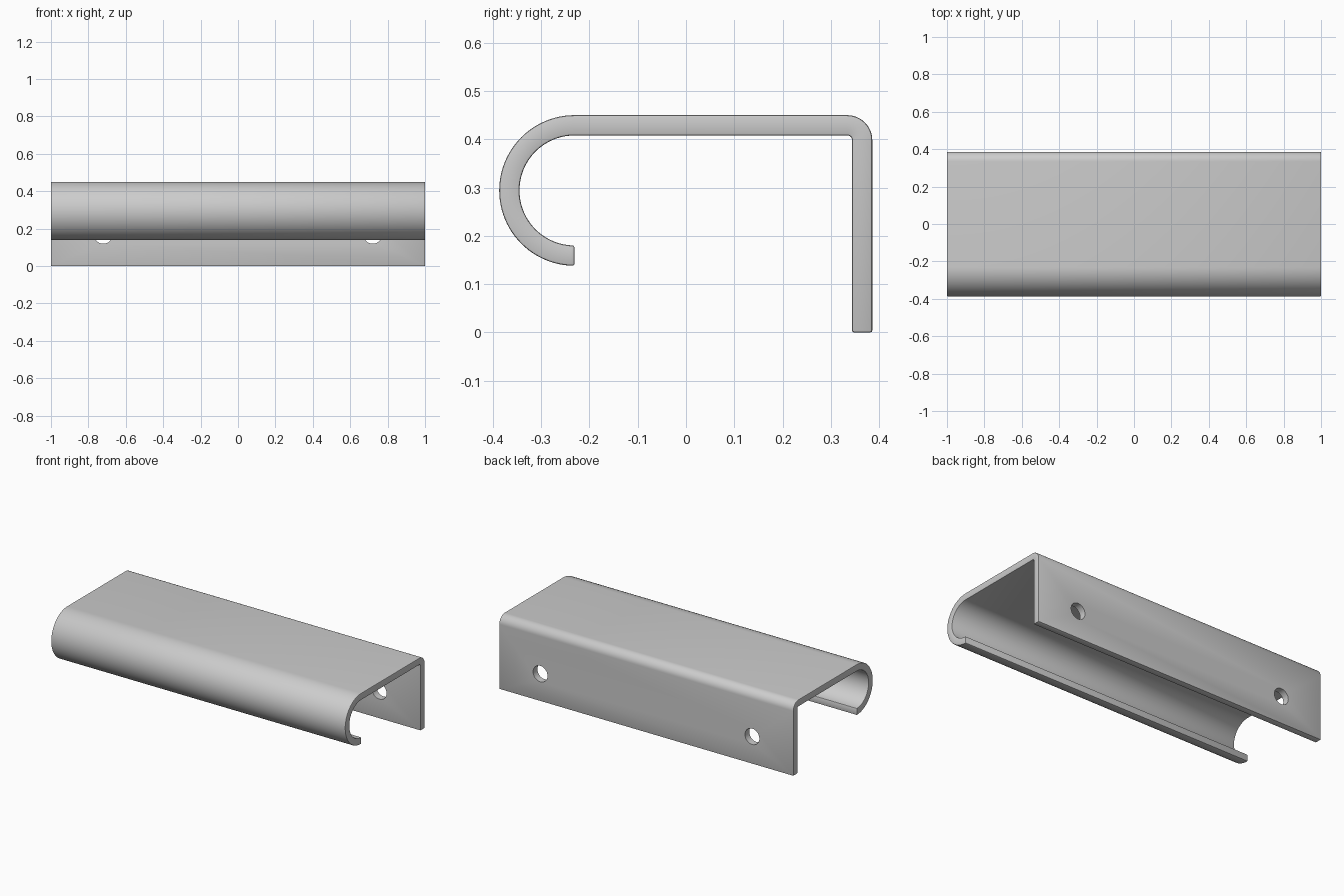
import bpy, bmesh
from math import sin, cos, radians

if "Cube" in bpy.data.objects:
    bpy.data.objects.remove(bpy.data.objects["Cube"])

HOOK = (-0.231, 0.294)      # hook centre (y, z)
BEND = (0.334, 0.398)       # rear bend centre


def arc(centre, r_out, r_in, start, end, steps):
    """Paired outer / inner points along an arc."""
    pairs = []
    for i in range(steps + 1):
        a = radians(start + (end - start) * i / steps)
        pairs.append([(centre[0] + r * cos(a), centre[1] + r * sin(a)) for r in (r_out, r_in)])
    return pairs


# Sheet section: curled lip, flat top, rear bend, back plate
section = arc(HOOK, 0.156, 0.114, 270, 90, 48)
section += arc(BEND, 0.052, 0.010, 90, 0, 12)
section.append([(0.386, 0.0), (0.344, 0.0)])

bm = bmesh.new()
rows = [[[bm.verts.new((x, y, z)) for y, z in pair] for x in (-1, 1)] for pair in section]
for (l0, r0), (l1, r1) in zip(rows, rows[1:]):
    bm.faces.new((l0[0], r0[0], r1[0], l1[0]))
    bm.faces.new((l0[1], l1[1], r1[1], r0[1]))
    bm.faces.new((l0[0], l1[0], l1[1], l0[1]))
    bm.faces.new((r0[0], r0[1], r1[1], r1[0]))
for l, r in (rows[0], rows[-1]):
    bm.faces.new((l[0], l[1], r[1], r[0]))
bmesh.ops.recalc_face_normals(bm, faces=bm.faces)
mesh = bpy.data.meshes.new("bent_bracket")
bm.to_mesh(mesh)
bm.free()
bracket = bpy.data.objects.new("bent_bracket", mesh)
bpy.context.collection.objects.link(bracket)

# Slightly eased sheet edges
bevel = bracket.modifiers.new("eased_edges", 'BEVEL')
bevel.width = 0.004
bevel.segments = 2
bevel.limit_method = 'ANGLE'
bevel.angle_limit = radians(50)

# Two screw holes through the back plate
cutters = []
for side in (-1, 1):
    bpy.ops.mesh.primitive_cylinder_add(vertices=48, radius=0.049, depth=0.2,
                                        location=(side * 0.72, 0.365, 0.168),
                                        rotation=(radians(90), 0, 0))
    cutter = bpy.context.object
    cutter.name = "screw_hole_cutter"
    cutter.hide_render = True
    cut = bracket.modifiers.new("screw_hole", 'BOOLEAN')
    cut.operation = 'DIFFERENCE'
    cut.solver = 'EXACT'
    cut.object = cutter
    cutters.append(cutter)

# Bake the modifiers, drop the cutters, smooth the curves
bpy.ops.object.select_all(action='DESELECT')
bracket.select_set(True)
bpy.context.view_layer.objects.active = bracket
for name in [m.name for m in bracket.modifiers]:
    bpy.ops.object.modifier_apply(modifier=name)
for cutter in cutters:
    bpy.data.objects.remove(cutter)
bpy.ops.object.shade_smooth_by_angle(angle=radians(30))
